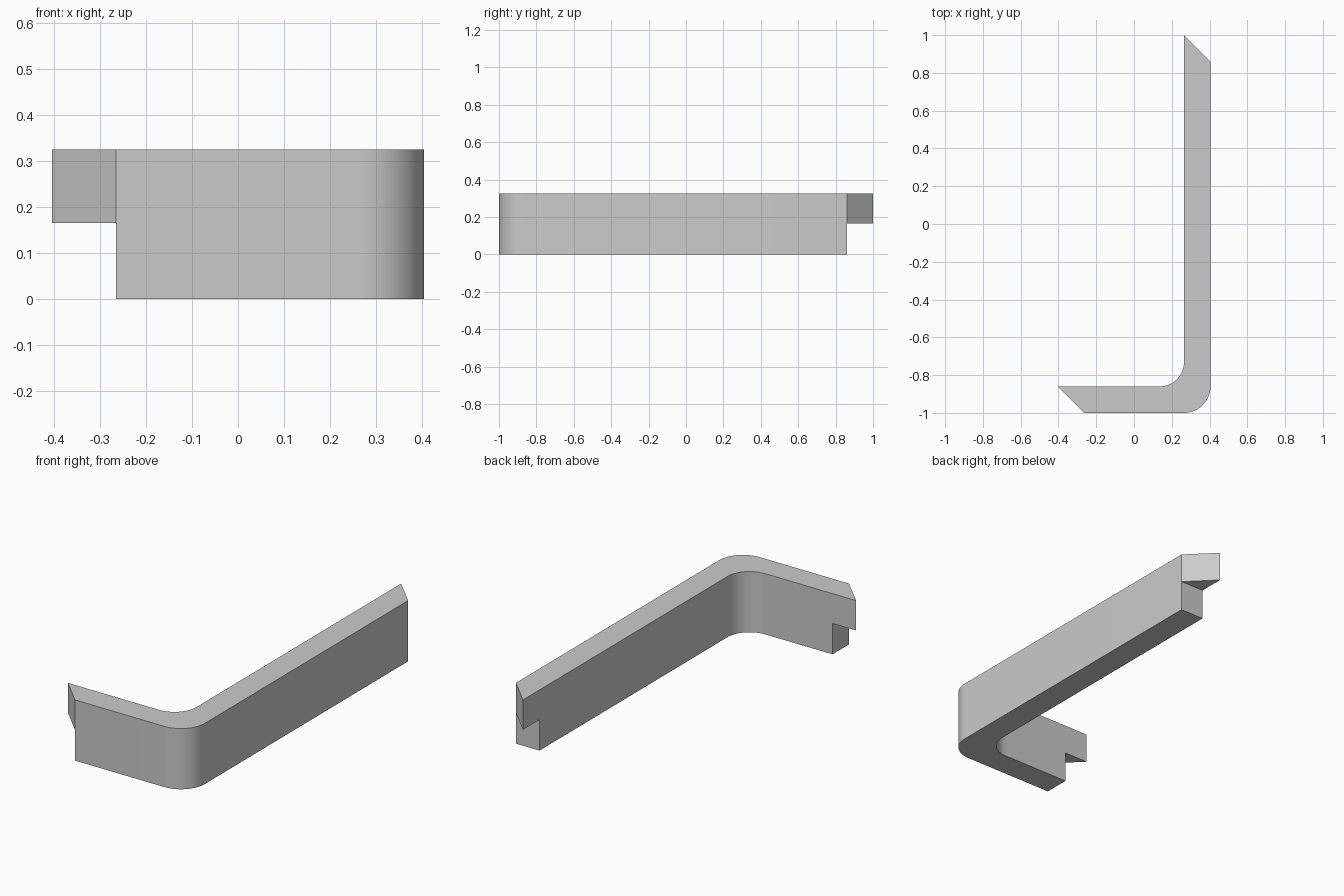
import bpy, bmesh
from math import sin, cos, radians

if "Cube" in bpy.data.objects:
    bpy.data.objects.remove(bpy.data.objects["Cube"])

X, Y, WIDTH = 0.405, 1.0, 0.14      # half extents and bar width
HEIGHT, STEP = 0.325, 0.165         # full height and notch height
XI, YI = X - WIDTH, -Y + WIDTH      # inner wall positions
INNER_R = 0.13


def arc(cx, cy, r, start, end, steps=16):
    angles = [radians(start + (end - start) * i / steps) for i in range(steps + 1)]
    return [(cx + r * cos(a), cy + r * sin(a)) for a in angles]


def prism(name, outline, z0, z1):
    bm = bmesh.new()
    face = bm.faces.new([bm.verts.new((x, y, z0)) for x, y in outline])
    top = bmesh.ops.extrude_face_region(bm, geom=[face])["geom"]
    verts = [v for v in top if isinstance(v, bmesh.types.BMVert)]
    bmesh.ops.translate(bm, verts=verts, vec=(0, 0, z1 - z0))
    bmesh.ops.recalc_face_normals(bm, faces=bm.faces)
    mesh = bpy.data.meshes.new(name)
    bm.to_mesh(mesh)
    bm.free()
    obj = bpy.data.objects.new(name, mesh)
    bpy.context.collection.objects.link(obj)
    return obj


def box(name, x0, x1, y0, y1):
    return prism(name, [(x0, y0), (x1, y0), (x1, y1), (x0, y1)], -0.1, STEP)


# L-shaped bar with a rounded corner and mitred ends
outline = [(-X, YI), (-XI, -Y)]
outline += arc(XI, YI, WIDTH, -90, 0)
outline += [(X, -YI), (XI, Y)]
outline += arc(XI - INNER_R, YI + INNER_R, INNER_R, 0, -90)
bar = prism("corner_bar", outline, 0, HEIGHT)

grey = bpy.data.materials.new("light_grey")
grey.use_nodes = True
colour = (0.6, 0.6, 0.6, 1)
grey.diffuse_color = colour
grey.node_tree.nodes["Principled BSDF"].inputs["Base Color"].default_value = colour
bar.data.materials.append(grey)

# Square notches under both mitred tips
bpy.context.view_layer.objects.active = bar
for cutter in (box("left_notch", -X - 0.1, -XI, -Y - 0.1, YI + 0.1),
               box("back_notch", XI - 0.1, X + 0.1, -YI, Y + 0.1)):
    cutter.hide_render = True
    cut = bar.modifiers.new("notch", "BOOLEAN")
    cut.operation = "DIFFERENCE"
    cut.solver = "EXACT"
    cut.object = cutter
    bpy.ops.object.modifier_apply(modifier=cut.name)
    bpy.data.objects.remove(cutter)

# Smooth the rounded corner, keep the other edges sharp
bpy.ops.object.select_all(action="DESELECT")
bar.select_set(True)
bpy.ops.object.shade_smooth_by_angle(angle=radians(30))
